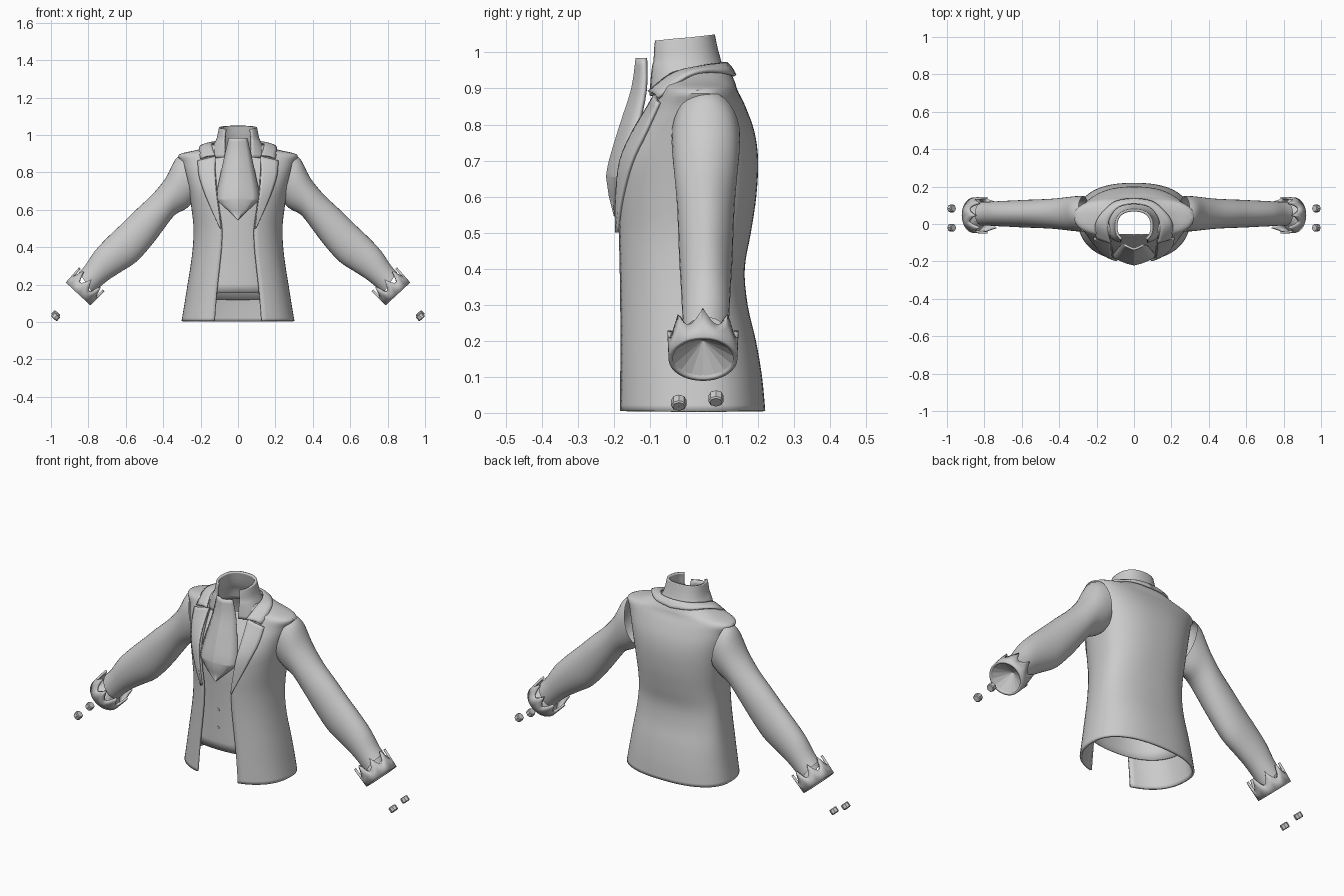
import bpy, bmesh, math
from mathutils import Vector

cube = bpy.data.objects.get("Cube")
if cube:
    bpy.data.objects.remove(cube, do_unlink=True)

cloth = bpy.data.materials.new("grey_cloth")
cloth.use_nodes = True
cloth.diffuse_color = (0.6, 0.6, 0.6, 1)
cloth.node_tree.nodes["Principled BSDF"].inputs["Base Color"].default_value = (0.6, 0.6, 0.6, 1)


def smooth_rows(keys, steps):
    """Catmull-Rom resampling of a table of equal-length rows."""
    out = []
    for i in range(len(keys) - 1):
        quad = [keys[max(i - 1, 0)], keys[i], keys[i + 1], keys[min(i + 2, len(keys) - 1)]]
        for s in range(steps):
            t = s / steps
            out.append([b + t * ((c - a) + t * ((2*a - 5*b + 4*c - d) + t * (3*b - a - 3*c + d))) / 2
                        for a, b, c, d in zip(*quad)])
    return out + [list(keys[-1])]


def sheet(name, rows, closed=False, thick=0, offset=-1, mirror=False, angle=40, apex=None):
    """Skin rows of points into a surface, optionally thickened and mirrored."""
    bm = bmesh.new()
    grid = [[bm.verts.new(p) for p in row] for row in rows]
    n = len(rows[0])
    for lo, hi in zip(grid, grid[1:]):
        for j in range(n if closed else n - 1):
            k = (j + 1) % n
            bm.faces.new((lo[j], lo[k], hi[k], hi[j]))
    if apex is not None:
        tip = bm.verts.new(apex)
        for j in range(n):
            bm.faces.new((grid[-1][j], grid[-1][(j + 1) % n], tip))
    bmesh.ops.remove_doubles(bm, verts=bm.verts, dist=0.0002)
    bmesh.ops.recalc_face_normals(bm, faces=bm.faces)
    mesh = bpy.data.meshes.new(name)
    bm.to_mesh(mesh)
    bm.free()
    obj = bpy.data.objects.new(name, mesh)
    bpy.context.collection.objects.link(obj)
    mesh.materials.append(cloth)
    bpy.ops.object.select_all(action='DESELECT')
    obj.select_set(True)
    bpy.context.view_layer.objects.active = obj
    bpy.ops.object.shade_smooth_by_angle(angle=math.radians(angle))
    if thick:
        solid = obj.modifiers.new("thickness", 'SOLIDIFY')
        solid.thickness, solid.offset = thick, offset
    if mirror:
        obj.modifiers.new("mirror", 'MIRROR')
    return obj


POWER, MID = 0.85, 0.04


def section(z, a, front, back, gap=0, mid=MID, n=56, tilt=0):
    """Rounded body section, starting and ending at the front gap."""
    start = math.asin(min(1, gap / a) ** (1 / POWER))
    row = []
    for i in range(n + 1):
        t = start + (2 * math.pi - 2 * start) * i / n
        s, c = math.sin(t), math.cos(t)
        x = a * math.copysign(abs(s) ** POWER, s)
        reach = (mid - front) if c > 0 else (back - mid)
        row.append(Vector((x, mid - reach * math.copysign(abs(c) ** POWER, c), z - tilt * c)))
    return row


# Jacket body: height, half width, front, back, half opening
body = smooth_rows([
    (0.005, .302, -.197, .220, .127), (.10, .286, -.196, .211, .120),
    (.20, .270, -.195, .194, .111), (.30, .254, -.194, .171, .100),
    (.40, .242, -.194, .163, .090), (.50, .238, -.196, .180, .088),
    (.60, .248, -.198, .195, .102), (.70, .264, -.188, .200, .114),
    (.78, .282, -.150, .190, .120), (.85, .302, -.104, .165, .124),
    (.895, .316, -.078, .143, .120), (.92, .220, -.078, .135, .114),
    (.95, .140, -.088, .120, .108)], 4)
sheet("jacket_body", [section(*r) for r in body], thick=0.012)


def front_y(x, z):
    z0, a, front = min(body, key=lambda r: abs(r[0] - z))[:3]
    lower = [r for r in body if r[0] <= z][-1]
    upper = [r for r in body if r[0] >= z][0]
    f = (z - lower[0]) / max(upper[0] - lower[0], 1e-6)
    a, front = (lower[i] + f * (upper[i] - lower[i]) for i in (1, 2))
    s = min(1, x / a) ** (1 / POWER)
    return MID - (MID - front) * math.sqrt(1 - s * s) ** POWER


# Waistcoat: an inset copy of the body with its own hem
vest = [section(.137, .255, -.174, .180, tilt=-.018)]
vest += [section(z, a - .022, f + .02, b - .022) for z, a, f, b, g in body if .18 < z < .9]
sheet("waistcoat", vest, thick=0.004)

# Lapels lie on the chest, with a pointed notch at the top
lapel = smooth_rows([(.120, .885, .215, .862), (.122, .80, .207, .78), (.116, .70, .178, .69),
                     (.103, .60, .140, .60), (.089, .50, .095, .50)], 4)
rows = []
for xi, zi, xo, zo in lapel:
    row = []
    for k in range(7):
        x, z = xi + (xo - xi) * k / 6, zi + (zo - zi) * k / 6
        row.append((x, front_y(x, z) - 0.007, z))
    rows.append(row)
sheet("lapels", rows, thick=0.01, offset=0, mirror=True)

# Turned-down jacket collar around the neck
band = smooth_rows([(0, .136, .935, 0, .110, .970), (.10, .118, .942, .08, .092, .967),
                    (.17, .06, .948, .130, .03, .957), (.205, 0, .932, .138, -.04, .938),
                    (.200, -.078, .874, .122, -.103, .890)], 4)
sheet("jacket_collar", [[Vector(r[:3]).lerp(Vector(r[3:]), k / 4) + Vector((0, 0, .02 * k * (4 - k) / 16))
                         for k in range(5)] for r in band], thick=0.01, offset=0, mirror=True)

# Standing shirt collar, open at the throat
stand = smooth_rows([(.88, .155, -.108, .125, .07), (.94, .134, -.107, .113, .072),
                     (.98, .115, -.107, .094, .074), (1.02, .106, -.107, .084, .072),
                     (1.04, .102, -.105, .080, .070)], 3)
sheet("shirt_collar", [section(z, a, f, b, g, mid=-.012, n=40, tilt=.01 * (z > .97))
                       for z, a, f, b, g in stand], thick=0.014)

# Neck cloth: height, half width, ridge depth, edge depth
cravat = smooth_rows([(.985, .050, -.140, -.118), (.90, .070, -.152, -.118), (.80, .092, -.184, -.138),
                      (.70, .112, -.214, -.165), (.655, .114, -.222, -.178)], 3)
cravat += [[.60, .057, -.214, -.195], [.545, .0005, -.200, -.199]]
sheet("cravat", [[(w * k / 3, edge + (ridge - edge) * (1 - (abs(k) / 3) ** 1.4), z) for k in range(-3, 4)]
                 for z, w, ridge, edge in cravat], thick=0.012, angle=18)

# Sleeves: top point, bottom point and half depth of each ring
sleeve = smooth_rows([
    (.300, .893, .240, .640, .095), (.338, .865, .278, .605, .094), (.388, .768, .338, .572, .088),
    (.460, .680, .395, .500, .081), (.545, .600, .455, .420, .077), (.620, .526, .540, .325, .074),
    (.700, .450, .620, .272, .070), (.765, .380, .685, .230, .067), (.815, .305, .735, .190, .064),
    (.850, .265, .775, .150, .064)], 3)
rows = []
for xt, zt, xb, zb, depth in sleeve:
    row = []
    for i in range(32):
        t = 2 * math.pi * i / 32
        c = (1 + math.cos(t)) / 2
        row.append((xb + (xt - xb) * c, .055 + depth * math.sin(t), zb + (zt - zb) * c))
    rows.append(row)
sheet("sleeves", rows, closed=True, mirror=True)

# Cuffs: scalloped band with a hollow cone inside
along, across = Vector((.68, 0, -.733)), Vector((.733, 0, .68))
wrist_end = Vector((.855, .047, .150))


def ring_point(t, radius, back):
    return wrist_end - along * back + across * radius * math.cos(t) + Vector((0, radius * 1.06 * math.sin(t), 0))


angles = [2 * math.pi * i / 96 for i in range(96)]
rows = [[ring_point(t, .090 + .003 * k, k * (.052 + .055 * (1 - abs(math.sin(4 * t)))))
         for t in angles] for k in (0, .5, 1)]
sheet("cuffs", rows, closed=True, thick=0.012, mirror=True)
lining = [2 * math.pi * i / 16 for i in range(16)]
sheet("cuff_lining", [[ring_point(t, .082, .008) for t in lining]], closed=True,
      mirror=True, angle=5, apex=wrist_end - along * .07)

# Loose studs beyond each cuff
for label, centre in (("front", Vector((.975, -.02, .028))), ("rear", Vector((.975, .083, .040)))):
    rows = []
    for end, radius in ((-.015, .0005), (-.015, .017), (-.011, .021), (.011, .021), (.015, .017), (.015, .0005)):
        rows.append([centre + along * end + across * radius * math.cos(t)
                     + Vector((0, radius * math.sin(t), 0)) for t in lining[::2]])
    sheet(label + "_studs", rows, closed=True, mirror=True, angle=25)

# Small waistcoat buttons
for i, z in enumerate((.28, .38)):
    rows = [[(r * math.cos(t), y, z + r * math.sin(t)) for t in lining]
            for r, y in ((.008, -.172), (.008, -.178), (.0005, -.179))]
    sheet("waistcoat_button_%d" % (i + 1), rows, closed=True)
